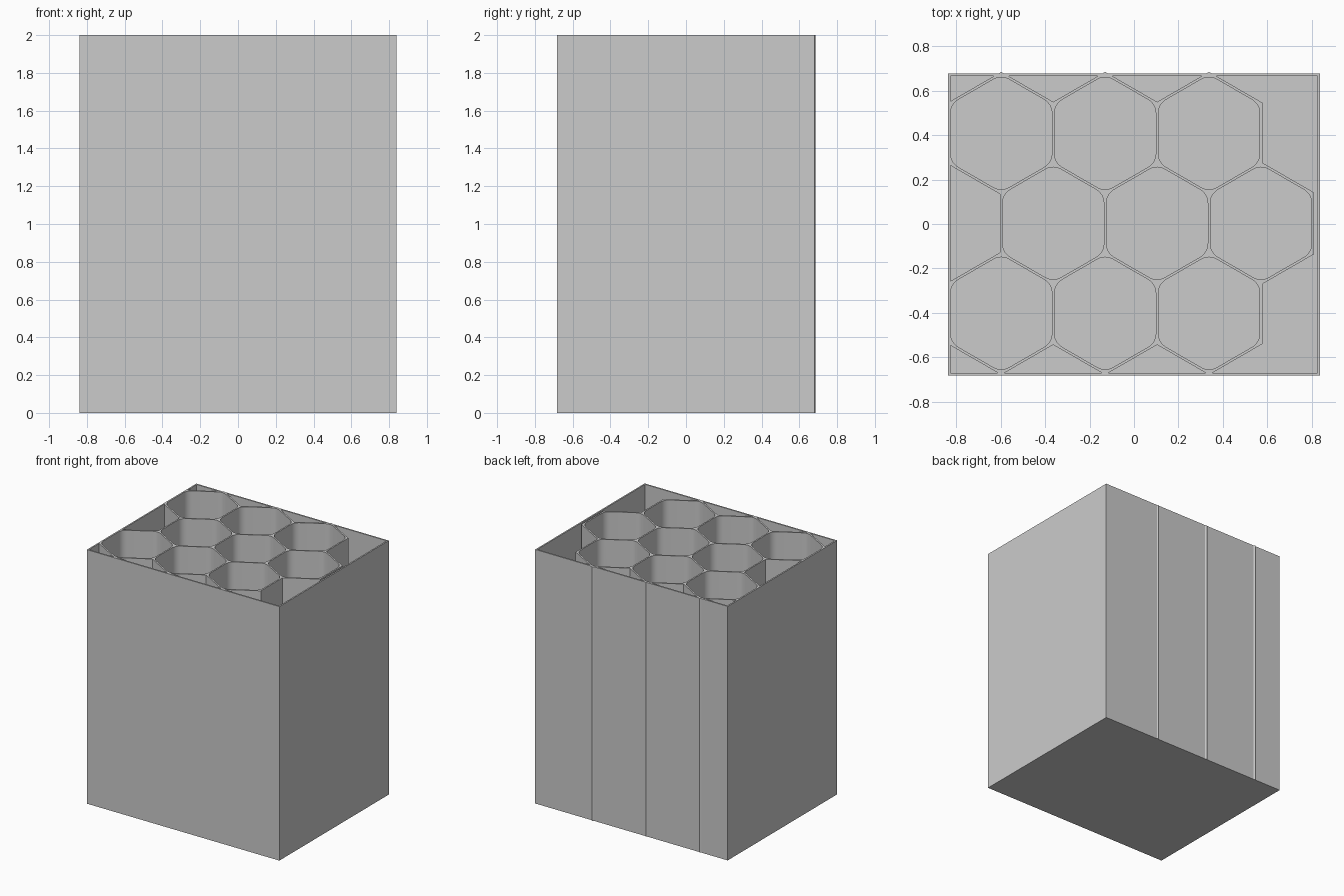
import bpy, bmesh, math
from mathutils import Vector

cube = bpy.data.objects.get("Cube")
if cube:
    bpy.data.objects.remove(cube, do_unlink=True)

HEIGHT = 2.0
WALL = 0.0115
PITCH = 0.468                      # spacing of cells in a row
ROW = PITCH * math.sqrt(3) / 2     # spacing of rows
INNER = (PITCH - WALL) / 2         # cell apothem
OUTER = INNER + WALL
HALF_X, FRONT, BACK = 0.8385, -0.683, 0.679

grey = bpy.data.materials.new("plain grey")
grey.use_nodes = True
grey.diffuse_color = (0.6, 0.6, 0.6, 1)
grey.node_tree.nodes["Principled BSDF"].inputs["Base Color"].default_value = (0.6, 0.6, 0.6, 1)


def prism(name, outline, z0, z1):
    """Extrude a flat outline from z0 to z1."""
    bm = bmesh.new()
    base = bm.faces.new([bm.verts.new((x, y, z0)) for x, y in outline])
    top = bmesh.ops.extrude_face_region(bm, geom=[base])["geom"]
    verts = [v for v in top if isinstance(v, bmesh.types.BMVert)]
    bmesh.ops.translate(bm, verts=verts, vec=(0, 0, z1 - z0))
    bmesh.ops.recalc_face_normals(bm, faces=bm.faces)
    mesh = bpy.data.meshes.new(name)
    bm.to_mesh(mesh)
    bm.free()
    mesh.materials.append(grey)
    obj = bpy.data.objects.new(name, mesh)
    bpy.context.collection.objects.link(obj)
    return obj


def rectangle(inset):
    x, y0, y1 = HALF_X - inset, FRONT + inset, BACK - inset
    return [(-x, y0), (x, y0), (x, y1), (-x, y1)]


def hexagon(cx, cy, apothem, radius=0.0, steps=6):
    """Pointed-top hexagon, with corners rounded to the given radius."""
    reach = (apothem - radius) * 2 / math.sqrt(3)
    points = []
    for i in range(6):
        a = math.radians(30 + 60 * i)
        corner = Vector((cx + reach * math.cos(a), cy + reach * math.sin(a)))
        if not radius:
            points.append(corner)
            continue
        for s in range(steps + 1):
            b = a + math.radians(60) * (s / steps - 0.5)
            points.append(corner + radius * Vector((math.cos(b), math.sin(b))))
    return points


def combine(target, tool, operation):
    """Apply a boolean and remove the helper."""
    tool.hide_render = True
    mod = target.modifiers.new("combine", "BOOLEAN")
    mod.operation, mod.solver, mod.object = operation, "EXACT", tool
    bpy.context.view_layer.objects.active = target
    bpy.ops.object.modifier_apply(modifier=mod.name)
    bpy.data.objects.remove(tool, do_unlink=True)


# Open-topped box
box = prism("honeycomb_box", rectangle(0), 0, HEIGHT)
combine(box, prism("box_cavity", rectangle(WALL), WALL, HEIGHT + 0.1), "DIFFERENCE")

# Three staggered rows of cells
centres = [(-0.598 + PITCH * (col + (0.5 if row == 0 else 0)), 0.003 + ROW * row)
           for row in (-1, 0, 1) for col in range(3)]
for x, y in centres:
    combine(box, prism("cell_wall", hexagon(x, y, OUTER), 0, HEIGHT), "UNION")
for x, y in centres:
    combine(box, prism("cell_hole", hexagon(x, y, INNER, 0.07), WALL, HEIGHT + 0.1), "DIFFERENCE")

# Smooth only the rounded cell corners
bpy.ops.object.select_all(action="DESELECT")
box.select_set(True)
bpy.context.view_layer.objects.active = box
bpy.ops.object.shade_smooth_by_angle(angle=math.radians(25))
